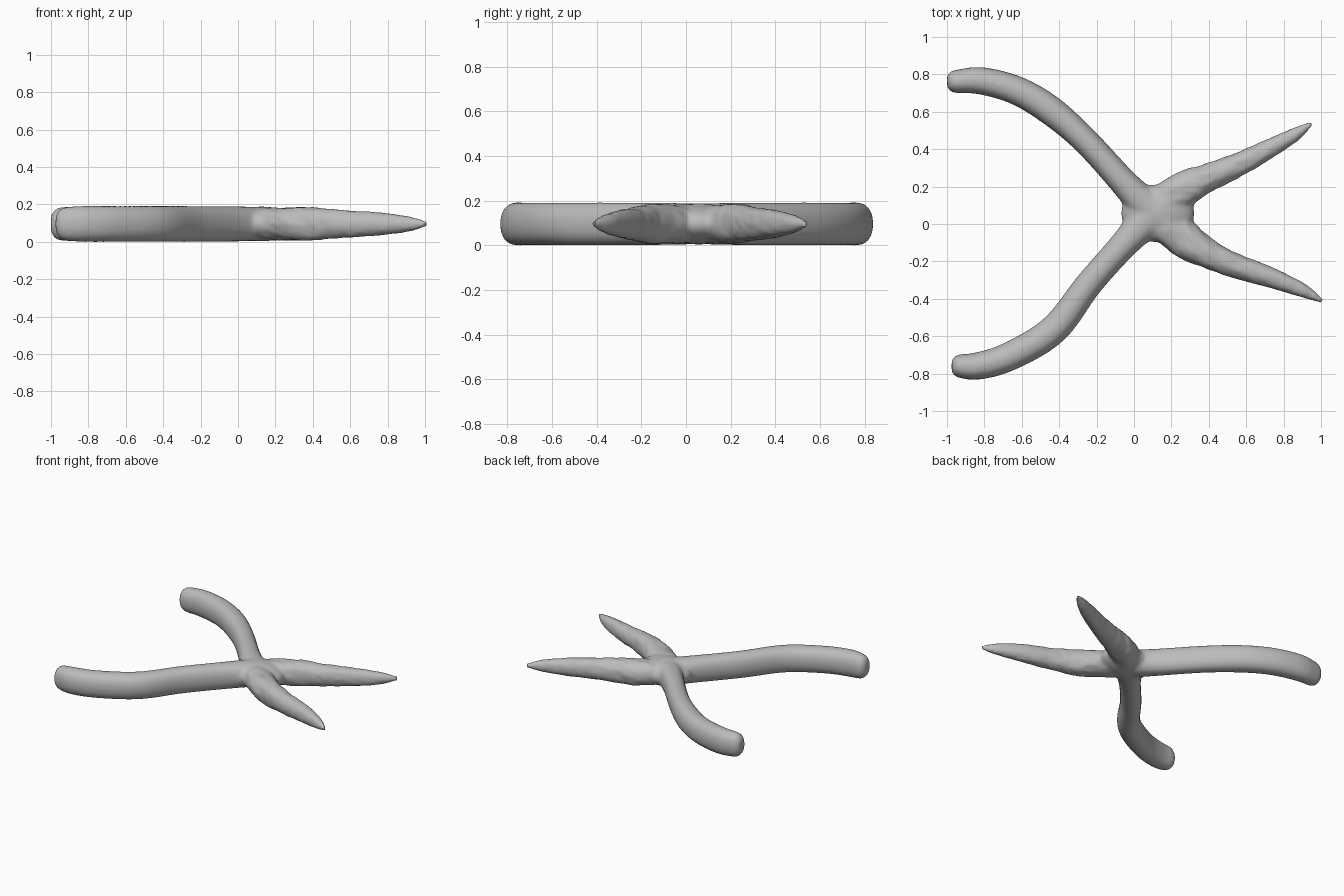
import bpy, bmesh, math, random
from mathutils import Vector

if "Cube" in bpy.data.objects:
    bpy.data.objects.remove(bpy.data.objects["Cube"], do_unlink=True)
random.seed(4)
MID = 0.096  # height of the limb centre lines
SIDES = 20


def resample(points, step=0.04):
    """Catmull-Rom through (x, y, half width, half height) points."""
    pts = [Vector(p) for p in points]
    pts = [2 * pts[0] - pts[1]] + pts + [2 * pts[-1] - pts[-2]]
    out = []
    for a, b, c, d in zip(pts, pts[1:], pts[2:], pts[3:]):
        n = max(1, round((c - b).length / step))
        for i in range(n):
            t = i / n
            out.append(0.5 * (2 * b + (c - a) * t + (2 * a - 5 * b + 4 * c - d) * t * t
                              + (3 * b - a - 3 * c + d) * t ** 3))
    return out + [pts[-2]]


def blunt(points):
    """Round off the free end of an arm."""
    x, y, w, h = points[-1]
    px, py = points[-2][:2]
    d = Vector((x - px, y - py)).normalized()
    caps = []
    for a in (25, 45, 62, 76, 88):
        s, c = math.sin(math.radians(a)), math.cos(math.radians(a))
        k = 0.3 + 0.7 * c
        caps.append(Vector((x + d.x * s * 0.055, y + d.y * s * 0.055, w * k, h * k)))
    return caps


def add_limb(bm, points, round_end=False, rough=0.0):
    path = resample(points)
    if round_end:
        path += blunt(points)
    rings = []
    for i, (x, y, w, h) in enumerate(path):
        a, b = path[max(i - 1, 0)], path[min(i + 1, len(path) - 1)]
        side = Vector((a.y - b.y, b.x - a.x, 0)).normalized()
        ring = []
        for k in range(SIDES):
            t = 2 * math.pi * k / SIDES
            c, s = math.cos(t), math.sin(t)
            # slightly squared ellipse, optionally roughened like bark
            c = math.copysign(abs(c) ** 0.9, c)
            s = math.copysign(abs(s) ** 0.9, s)
            r = 1 + random.uniform(-rough, rough)
            ring.append(bm.verts.new(Vector((x, y, MID)) + side * w * c * r
                                     + Vector((0, 0, h * s * r))))
        rings.append(ring)
    for r0, r1 in zip(rings, rings[1:]):
        for k in range(SIDES):
            j = (k + 1) % SIDES
            bm.faces.new((r0[k], r0[j], r1[j], r1[k]))
    bm.faces.new(rings[0][::-1])
    bm.faces.new(rings[-1])


bm = bmesh.new()
# Two long curved arms with blunt ends
add_limb(bm, [(0.13, 0.03, 0.11, 0.09), (-0.035, 0.2, 0.077, 0.095), (-0.26, 0.445, 0.072, 0.096),
              (-0.45, 0.61, 0.079, 0.096), (-0.63, 0.715, 0.077, 0.096),
              (-0.82, 0.766, 0.073, 0.096), (-0.945, 0.762, 0.063, 0.09)], True)
add_limb(bm, [(0.13, 0.09, 0.11, 0.09), (-0.045, -0.1, 0.077, 0.095), (-0.24, -0.32, 0.073, 0.096),
              (-0.43, -0.565, 0.079, 0.096), (-0.67, -0.71, 0.077, 0.096),
              (-0.84, -0.76, 0.073, 0.096), (-0.92, -0.76, 0.065, 0.09)], True)
# Two shorter rough limbs that taper to points
add_limb(bm, [(0.12, 0.08, 0.1, 0.085), (0.26, 0.183, 0.096, 0.088), (0.39, 0.245, 0.077, 0.089),
              (0.52, 0.3, 0.066, 0.076), (0.7, 0.39, 0.053, 0.064), (0.85, 0.473, 0.038, 0.044),
              (0.95, 0.538, 0.012, 0.016)], rough=0.06)
add_limb(bm, [(0.12, 0.04, 0.1, 0.085), (0.285, -0.093, 0.097, 0.088), (0.4, -0.162, 0.077, 0.089),
              (0.54, -0.222, 0.066, 0.076), (0.74, -0.29, 0.053, 0.064), (0.9, -0.354, 0.038, 0.044),
              (1.007, -0.413, 0.012, 0.016)], rough=0.06)
# Flattened hub where the limbs meet
hub = bmesh.ops.create_uvsphere(bm, u_segments=32, v_segments=16, radius=1)["verts"]
for v in hub:
    v.co = Vector((0.127 + 0.197 * v.co.x, 0.057 + 0.155 * v.co.y, MID + 0.093 * v.co.z))
bmesh.ops.recalc_face_normals(bm, faces=bm.faces)
mesh = bpy.data.meshes.new("forked_branch")
bm.to_mesh(mesh)
bm.free()
branch = bpy.data.objects.new("forked_branch", mesh)
bpy.context.collection.objects.link(branch)

# Fuse everything into one skin with soft joints
remesh = branch.modifiers.new("fuse", "REMESH")
remesh.mode = "VOXEL"
remesh.voxel_size = 0.012
smooth = branch.modifiers.new("soften", "SMOOTH")
smooth.factor = 0.5
smooth.iterations = 6
bpy.ops.object.select_all(action="DESELECT")
branch.select_set(True)
bpy.context.view_layer.objects.active = branch
for name in ("fuse", "soften"):
    bpy.ops.object.modifier_apply(modifier=name)

# One plain colour over the whole skin
grey = bpy.data.materials.new("plain_grey")
grey.use_nodes = True
colour = (0.5, 0.5, 0.5, 1)
grey.diffuse_color = colour
grey.node_tree.nodes["Principled BSDF"].inputs["Base Color"].default_value = colour
branch.data.materials.clear()
branch.data.materials.append(grey)
bpy.ops.object.shade_smooth_by_angle(angle=math.radians(40))
